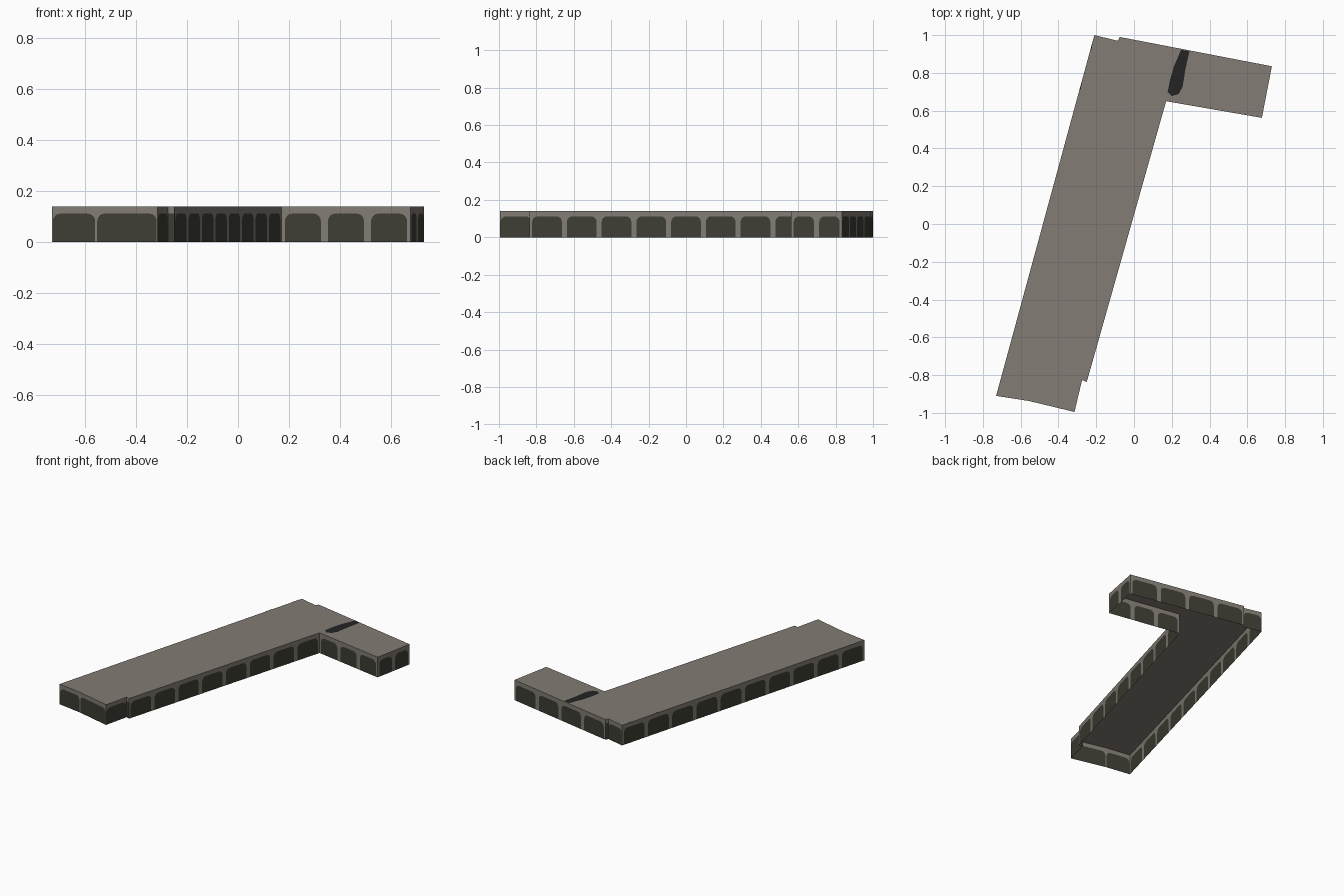
import bpy, math
from mathutils import Vector

if "Cube" in bpy.data.objects:
    bpy.data.objects.remove(bpy.data.objects["Cube"])

H = 0.14        # roof height
PANEL_TOP = 0.112

def material(name, rgb):
    m = bpy.data.materials.new(name)
    m.diffuse_color = (*rgb, 1)
    m.use_nodes = True
    m.node_tree.nodes["Principled BSDF"].inputs["Base Color"].default_value = m.diffuse_color
    return m

concrete = material("warm grey concrete", (0.225, 0.202, 0.175))
dark = material("dark olive glazing", (0.047, 0.047, 0.034))
soot = material("black stain", (0.017, 0.017, 0.017))

def make(name, verts, faces, mats, indices=None):
    me = bpy.data.meshes.new(name)
    me.from_pydata(verts, [], faces)
    for m in mats:
        me.materials.append(m)
    if indices:
        for p, i in zip(me.polygons, indices):
            p.material_index = i
    me.update()
    ob = bpy.data.objects.new(name, me)
    bpy.context.collection.objects.link(ob)
    return ob

# Footprint corners, counter-clockwise, with the number of bays on the wall that follows
plan = [
    (-0.21, 1.0, 10), (-0.73, -0.91, 1), (-0.556, -0.937, 1), (-0.315, -0.995, 1),
    (-0.275, -0.826, 0), (-0.25, -0.836, 8), (0.17, 0.65, 3), (0.677, 0.562, 2),
    (0.73, 0.835, 4), (-0.075, 0.99, 0), (-0.085, 0.97, 1),
]

def bay_shape(w, margin):
    """Round-shouldered dark panel and the concrete around it, in (u, z)."""
    r = min(0.03, w * 0.22)
    arch = []
    for k in range(5):
        a = math.pi - k * math.pi / 8
        arch.append((margin + r + r * math.cos(a), PANEL_TOP - r + r * math.sin(a)))
    arch += [(w - u, z) for u, z in reversed(arch)]
    faces = [([(margin, 0), (w - margin, 0)] + arch[::-1], 1)]
    faces.append(([(0, 0), (margin, 0), arch[0], (margin, H), (0, H)], 0))
    faces.append(([(w - margin, 0), (w, 0), (w, H), (w - margin, H), arch[-1]], 0))
    for p, q in zip(arch, arch[1:]):
        faces.append(([p, q, (q[0], H), (p[0], H)], 0))
    return faces

# Walls: thin shell of repeated bays, open underneath
verts, faces, idx = [], [], []
for i, (x, y, bays) in enumerate(plan):
    nx, ny, _ = plan[(i + 1) % len(plan)]
    a, b = Vector((x, y)), Vector((nx, ny))
    d = (b - a).normalized()
    length = (b - a).length
    n = max(bays, 1)
    w = length / n
    for k in range(n):
        if bays == 0:
            shapes = [([(0, 0), (w, 0), (w, PANEL_TOP), (0, PANEL_TOP)], 1),
                      ([(0, PANEL_TOP), (w, PANEL_TOP), (w, H), (0, H)], 0)]
        else:
            shapes = bay_shape(w, 0.014 if bays > 1 else 0.004)
        for pts, m in shapes:
            start = len(verts)
            for u, z in pts:
                p = a + d * (k * w + u)
                verts.append((p.x, p.y, z))
            faces.append(list(range(start, len(verts))))
            idx.append(m)
make("walls", verts, faces, [concrete, dark], idx)

# Flat roof
make("roof", [(x, y, H) for x, y, _ in plan], [list(range(len(plan)))], [concrete])

# Dark streak on the wing roof and two slivers on the long edge
def patch(name, pts):
    make(name, [(x, y, H + 0.0015) for x, y in pts], [list(range(len(pts)))], [soot])

patch("roof_streak", [(0.249, 0.922), (0.233, 0.884), (0.212, 0.836), (0.192, 0.767),
                      (0.178, 0.70), (0.201, 0.677), (0.236, 0.688), (0.257, 0.725),
                      (0.272, 0.82), (0.294, 0.915)])
for n, (y0, y1) in enumerate([(0.98, 0.92), (0.78, 0.71)]):
    e = lambda y: -0.21 - (1 - y) * 0.2723
    patch(f"edge_sliver_{n + 1}", [(e(y0), y0), (e(y1), y1), (e(y1) + 0.006, y1)])
